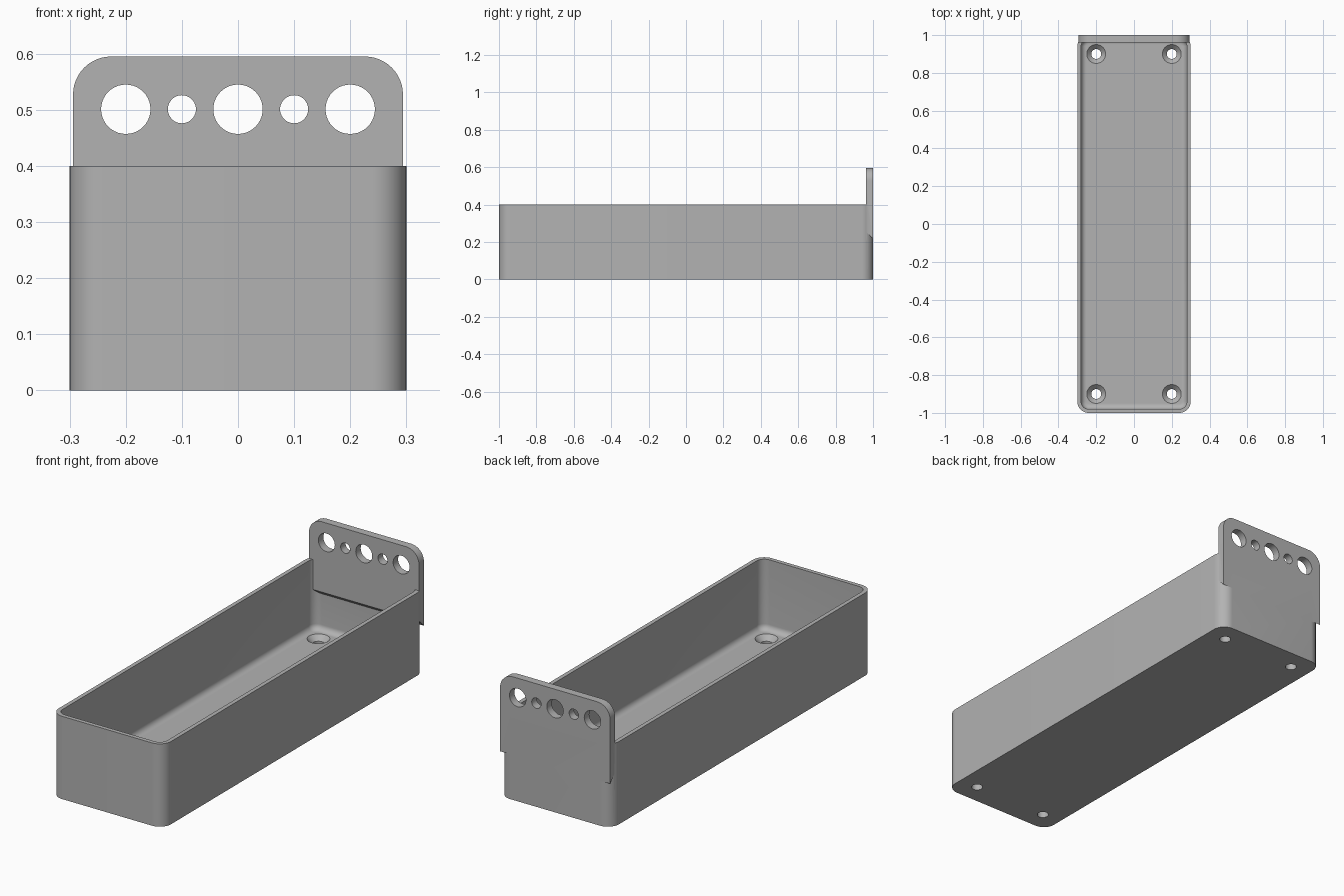
import bpy, bmesh, math

if "Cube" in bpy.data.objects:
    bpy.data.objects.remove(bpy.data.objects["Cube"])

grey = bpy.data.materials.new("light grey")
grey.diffuse_color = (0.45, 0.45, 0.45, 1)
grey.use_nodes = True
grey.node_tree.nodes["Principled BSDF"].inputs["Base Color"].default_value = grey.diffuse_color


def loft(name, rings):
    """Closed solid skinned through rings of equal point count."""
    bm = bmesh.new()
    vr = [[bm.verts.new(p) for p in r] for r in rings]
    n = len(vr[0])
    for a, b in zip(vr, vr[1:]):
        for i in range(n):
            j = (i + 1) % n
            bm.faces.new((a[i], a[j], b[j], b[i]))
    bm.faces.new(vr[0][::-1])
    bm.faces.new(vr[-1])
    bmesh.ops.recalc_face_normals(bm, faces=bm.faces)
    me = bpy.data.meshes.new(name)
    bm.to_mesh(me)
    bm.free()
    me.materials.append(grey)
    ob = bpy.data.objects.new(name, me)
    bpy.context.collection.objects.link(ob)
    return ob


def arc(cx, cy, r, a0, a1, n):
    return [(cx + r * math.cos(math.radians(a0 + (a1 - a0) * i / n)),
             cy + r * math.sin(math.radians(a0 + (a1 - a0) * i / n))) for i in range(n + 1)]


def rounded_ring(hx, hy, r, z):
    pts = []
    for k, (sx, sy) in enumerate([(1, 1), (-1, 1), (-1, -1), (1, -1)]):
        pts += arc(sx * (hx - r), sy * (hy - r), r, 90 * k, 90 * k + 90, 12)
    return [(x, y, z) for x, y in pts]


def circle(r):
    return arc(0, 0, r, 0, 360, 40)[:-1]


def boolean(target, tool, operation):
    m = target.modifiers.new("bool", 'BOOLEAN')
    m.object, m.operation, m.solver = tool, operation, 'EXACT'
    bpy.context.view_layer.objects.active = target
    bpy.ops.object.modifier_apply(modifier=m.name)
    bpy.data.objects.remove(tool)


# Tray body with rounded vertical corners
tray = loft("tray", [rounded_ring(0.3, 1, 0.06, z) for z in (0, 0.4)])

# Cavity with a fillet where the walls meet the floor
FLOOR, FILLET = 0.06, 0.028
rings = []
for i in range(9):
    a = math.radians(90 * i / 8)
    d = FILLET * (1 - math.sin(a))
    rings.append(rounded_ring(0.28 - d, 0.98 - d, 0.04 - d, FLOOR + FILLET * (1 - math.cos(a))))
rings.append(rounded_ring(0.28, 0.98, 0.04, 0.5))
boolean(tray, loft("cavity", rings), 'DIFFERENCE')

# Hanging plate: rounded top corners, sloped underside
W, TOP, R = 0.294, 0.595, 0.068
top = arc(W - R, TOP - R, R, 0, 90, 12) + arc(-W + R, TOP - R, R, 90, 180, 12)
plate = [[(x, y, z) for x, z in [(-W, low), (W, low)] + top]
         for y, low in ((0.962, 0.255), (1.0, 0.217))]
boolean(tray, loft("hanging_plate", plate), 'UNION')

# Large and small holes through the plate
for x, r in ((-0.2, 0.044), (-0.1, 0.025), (0, 0.044), (0.1, 0.025), (0.2, 0.044)):
    cutter = loft("plate_hole", [[(x + u, y, 0.501 + v) for u, v in circle(r)] for y in (0.9, 1.1)])
    boolean(tray, cutter, 'DIFFERENCE')

# Countersunk screw holes in the floor
for x in (-0.2, 0.2):
    for y in (-0.9, 0.9):
        steps = ((0.026, -0.05), (0.026, FLOOR - 0.024), (0.05, FLOOR), (0.05, FLOOR + 0.05))
        cutter = loft("screw_hole", [[(x + u, y + v, z) for u, v in circle(r)] for r, z in steps])
        boolean(tray, cutter, 'DIFFERENCE')

# Smooth curved areas, keep hard edges crisp
bpy.ops.object.select_all(action='DESELECT')
tray.select_set(True)
bpy.context.view_layer.objects.active = tray
bpy.ops.object.shade_smooth_by_angle(angle=math.radians(30))
